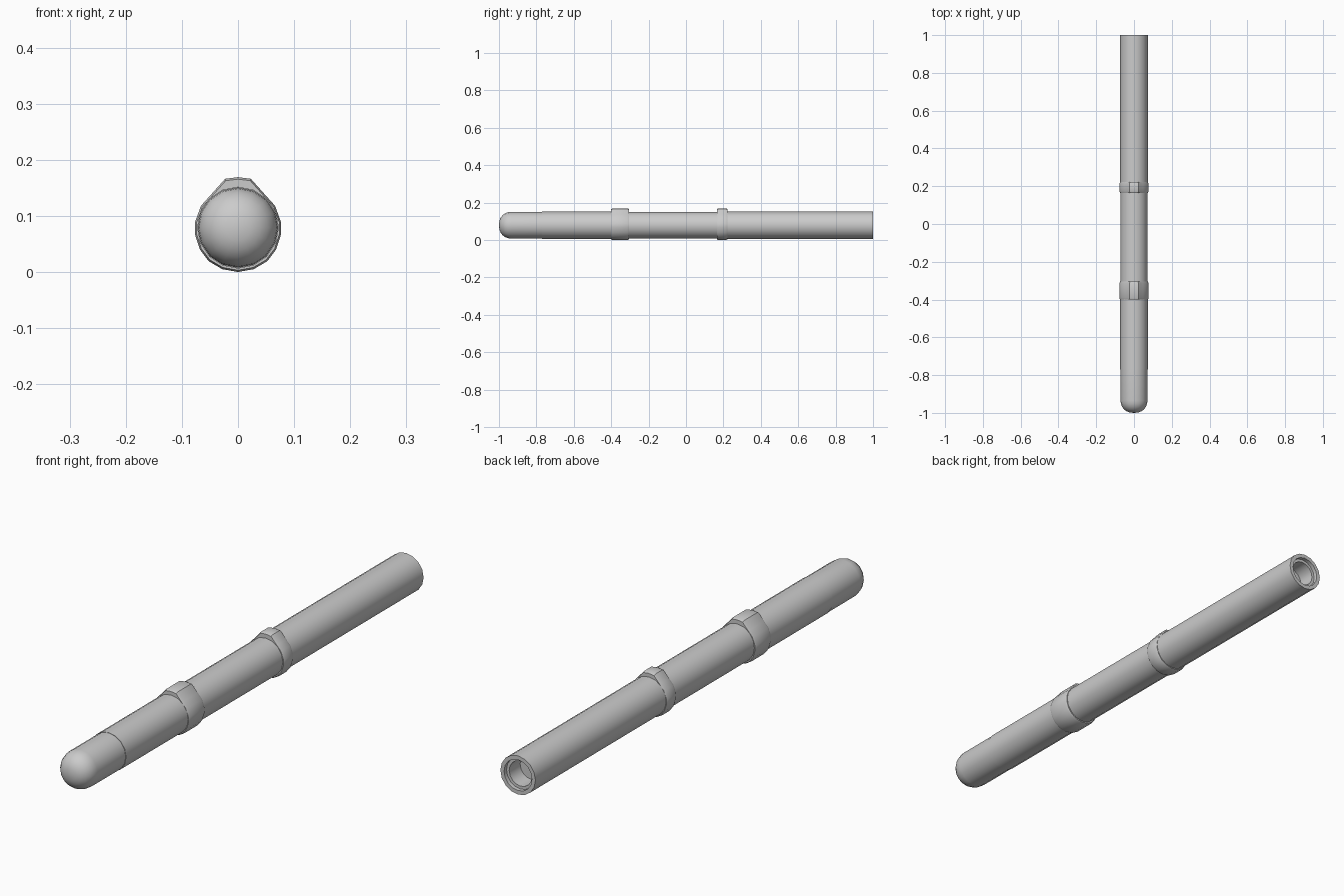
import bpy, bmesh, math

if "Cube" in bpy.data.objects:
    bpy.data.objects.remove(bpy.data.objects["Cube"])

CZ = 0.081      # height of the long axis


def loft(name, rings, angle=35):
    """Skin a list of equal-size rings; one-point rings become poles."""
    bm = bmesh.new()
    loops = [[bm.verts.new(p) for p in ring] for ring in rings]
    for a, b in zip(loops, loops[1:]):
        n = max(len(a), len(b))
        for i in range(n):
            j = (i + 1) % n
            quad = [a[i % len(a)], a[j % len(a)], b[j % len(b)], b[i % len(b)]]
            bm.faces.new(list(dict.fromkeys(quad)))
    bmesh.ops.recalc_face_normals(bm, faces=bm.faces)
    me = bpy.data.meshes.new(name)
    bm.to_mesh(me)
    bm.free()
    ob = bpy.data.objects.new(name, me)
    bpy.context.collection.objects.link(ob)
    bpy.context.view_layer.objects.active = ob
    ob.select_set(True)
    bpy.ops.object.shade_smooth_by_angle(angle=math.radians(angle))
    ob.select_set(False)
    return ob


def circle(r, y, n=16):
    if r == 0:
        return [(0, y, CZ)]
    return [(r * math.sin(2 * math.pi * i / n), y, CZ + r * math.cos(2 * math.pi * i / n))
            for i in range(n)]


def lathe(name, profile):
    return loft(name, [circle(r, y) for r, y in profile])


# Front body with domed nose
R, D = 0.0715, 0.065
dome = [(0, -1)] + [(R * math.sin(t) ** 0.85, -1 + D * (1 - math.cos(t)))
                    for t in (math.pi / 12 * k for k in range(1, 7))]
lathe("nose_body", dome + [(R, -0.75)])

# Main barrel, stepped slightly over the nose body, with a recessed open rear end
lathe("barrel", [(0.068, -0.77), (0.073, -0.77), (0.073, -0.35), (0.0715, -0.35),
                 (0.0715, 0.19), (0.073, 0.19), (0.073, 1.0), (0.058, 1.0),
                 (0.058, 0.985), (0.047, 0.985), (0.047, 0.92), (0, 0.92)])

# Collar outline: round below, raised flat-sided key on top (right half, top to bottom)
half = [(0, 0.171), (0.023, 0.168), (0.048, 0.140), (0.066, 0.120), (0.077, 0.090),
        (0.077, 0.070), (0.068, 0.042), (0.052, 0.021), (0.028, 0.007), (0, 0.002)]
outline = half + [(-x, z) for x, z in half[-2:0:-1]]


def collar(name, y0, y1, bevel=0.008):
    def ring(y, s):
        return [(x * s, y, CZ + (z - CZ) * s) for x, z in outline]

    def bore(y):
        pts = []
        for x, z in outline:
            k = 0.069 / math.hypot(x, z - CZ)
            pts.append((x * k, y, CZ + (z - CZ) * k))
        return pts
    loft(name, [bore(y0), ring(y0, 0.96), ring(y0 + bevel, 1),
                ring(y1 - bevel, 1), ring(y1, 0.96), bore(y1)], 25)


collar("front_collar", -0.40, -0.305)
collar("rear_collar", 0.165, 0.222)

# Rest the lowest point on the ground
for ob in bpy.data.objects:
    ob.location.z = -0.002
